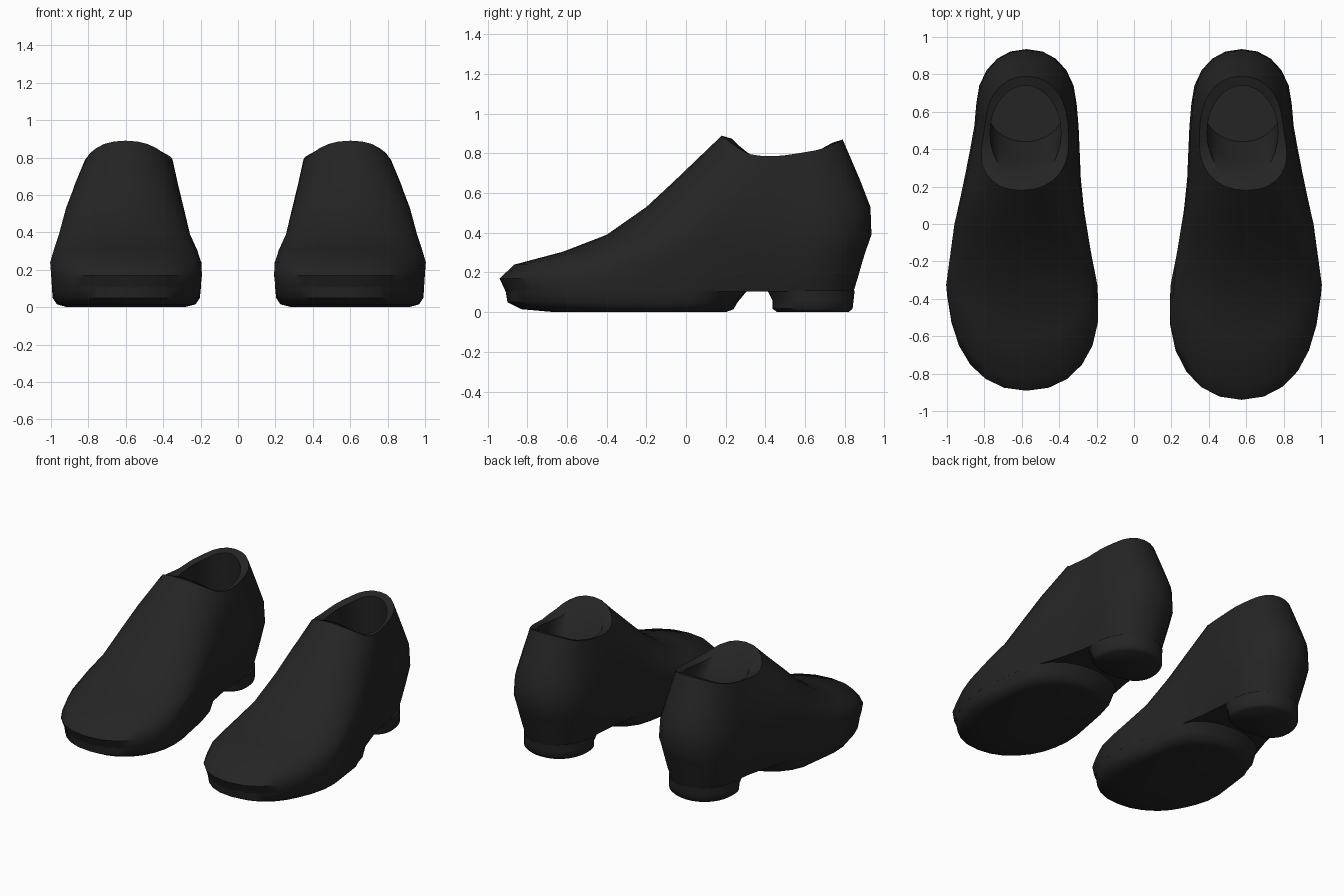
import bpy, bmesh, math

cube = bpy.data.objects.get("Cube")
if cube:
    bpy.data.objects.remove(cube, do_unlink=True)

SEG = 32

black = bpy.data.materials.new("black leather")
black.use_nodes = True
colour = (0.018, 0.018, 0.018, 1)
black.diffuse_color = colour
bsdf = black.node_tree.nodes["Principled BSDF"]
bsdf.inputs["Base Color"].default_value = colour
bsdf.inputs["Roughness"].default_value = 0.8


def lookup(table, v):
    """Linear interpolation in a list of (key, value) pairs."""
    if v <= table[0][0]:
        return table[0][1]
    for (a, p), (b, q) in zip(table, table[1:]):
        if v <= b:
            return p + (q - p) * (v - a) / (b - a)
    return table[-1][1]


# plan of the foot along y: centre line, half width; height of the collar
CENTRE = [(-.9, .575), (-.6, .58), (-.33, .6), (0, .61), (.2, .6), (.5, .575), (.9, .575)]
WIDTH = [(-.6, .395), (-.33, .405), (0, .35), (.2, .315), (.6, .27), (.9, .26)]
RIM = [(.18, .89), (.25, .835), (.32, .795), (.4, .785), (.5, .79), (.68, .82), (.79, .87)]


def cap(d, length):
    """Rounded end: 0 at the tip, 1 once d passes length."""
    t = 1 - min(max(d / length, 0), 1)
    return (1 - t ** 2.15) ** .46


def ring(front, back, z, scale=1, pinch=0, lf=.45, lb=.3):
    """Foot-shaped outline; z is a height or a function of y."""
    pts = []
    for i in range(SEG):
        a = 2 * math.pi * i / SEG
        y = (front + back) / 2 + (back - front) / 2 * math.cos(a)
        rear = min(max((y - .05) / .35, 0), 1)
        w = lookup(WIDTH, y) * scale * (1 - pinch * rear)
        w *= cap(y - front, lf) * cap(back - y, lb)
        side = 0 if i in (0, SEG // 2) else math.copysign(1, math.sin(a))
        pts.append((lookup(CENTRE, y) + side * w, y, z(y) if callable(z) else z))
    return pts


def oval(front, back, half, z):
    """Plain oval for the inside of the shoe; z takes the point index."""
    out = []
    for i in range(SEG):
        a = 2 * math.pi * i / SEG
        y = (front + back) / 2 + (back - front) / 2 * math.cos(a)
        out.append((.58 + half * math.sin(a), y, z(i)))
    return out


def blend(a, b, t):
    return [tuple(p + (q - p) * t for p, q in zip(u, v)) for u, v in zip(a, b)]


def loft(name, rings, sign, toe, close_top):
    """Skin the rings; sign mirrors the shoe, toe stretches its tip."""
    bm = bmesh.new()
    rows = []
    for r in rings:
        rows.append([bm.verts.new((sign * x, y if y > -.4 else -.4 + (y + .4) * toe, z))
                     for x, y, z in r])
    for lo, hi in zip(rows, rows[1:]):
        for i in range(SEG):
            j = (i + 1) % SEG
            bm.faces.new((lo[i], lo[j], hi[j], hi[i]))
    bm.faces.new(rows[0])
    if close_top:
        bm.faces.new(rows[-1])
    bmesh.ops.recalc_face_normals(bm, faces=bm.faces)
    mesh = bpy.data.meshes.new(name)
    bm.to_mesh(mesh)
    bm.free()
    mesh.materials.append(black)
    obj = bpy.data.objects.new(name, mesh)
    bpy.context.collection.objects.link(obj)
    bpy.ops.object.select_all(action='DESELECT')
    obj.select_set(True)
    bpy.context.view_layer.objects.active = obj
    bpy.ops.object.shade_smooth_by_angle(angle=math.radians(50))
    return obj


# upper: level rings, then a collar that follows the rim line
upper = [
    ring(-.91, .845, .105, .985, .14, .5),
    ring(-.94, .865, .17, 1, .1, .5),
    ring(-.865, .885, .24, 1, .06, .5),
    ring(-.62, .905, .305, 1, .03, .48),
    ring(-.4, .935, .39, 1, 0, .45),
    ring(-.2, .93, .53, .97, 0, .4),
    ring(-.06, .88, .66, .89, 0, .36),
]
rim = ring(.18, .79, lambda y: lookup(RIM, y), .8, 0, .25, .25)
upper.append(blend(upper[-1], rim, .55))
upper.append(rim)

# lip and hollow inside
lip = oval(.23, .74, .19, lambda i: rim[i][2] - .015)
hollow = oval(.44, .76, .2, lambda i: .5)
upper += [lip, blend(lip, hollow, .5), hollow]

# front sole and heel block, open where they meet the upper
sole = [
    ring(-.66, .2, 0, .8, 0, .45, .3),
    ring(-.83, .24, .015, .92, 0, .5, .25),
    ring(-.9, .26, .05, .97, 0, .5, .22),
    ring(-.91, .31, .11, .985, .1, .5, .18),
]
heel = [
    ring(.46, .82, 0, .78, 0, .16, .22),
    ring(.435, .84, .018, .86, 0, .18, .25),
    ring(.435, .845, .06, .87, 0, .18, .27),
    ring(.41, .85, .11, .87, 0, .16, .28),
]

for side, sign, toe in (("left", 1, 1), ("right", -1, .91)):
    loft(side + "_shoe_upper", upper, sign, toe, True)
    loft(side + "_shoe_sole", sole, sign, toe, False)
    loft(side + "_shoe_heel", heel, sign, toe, False)
